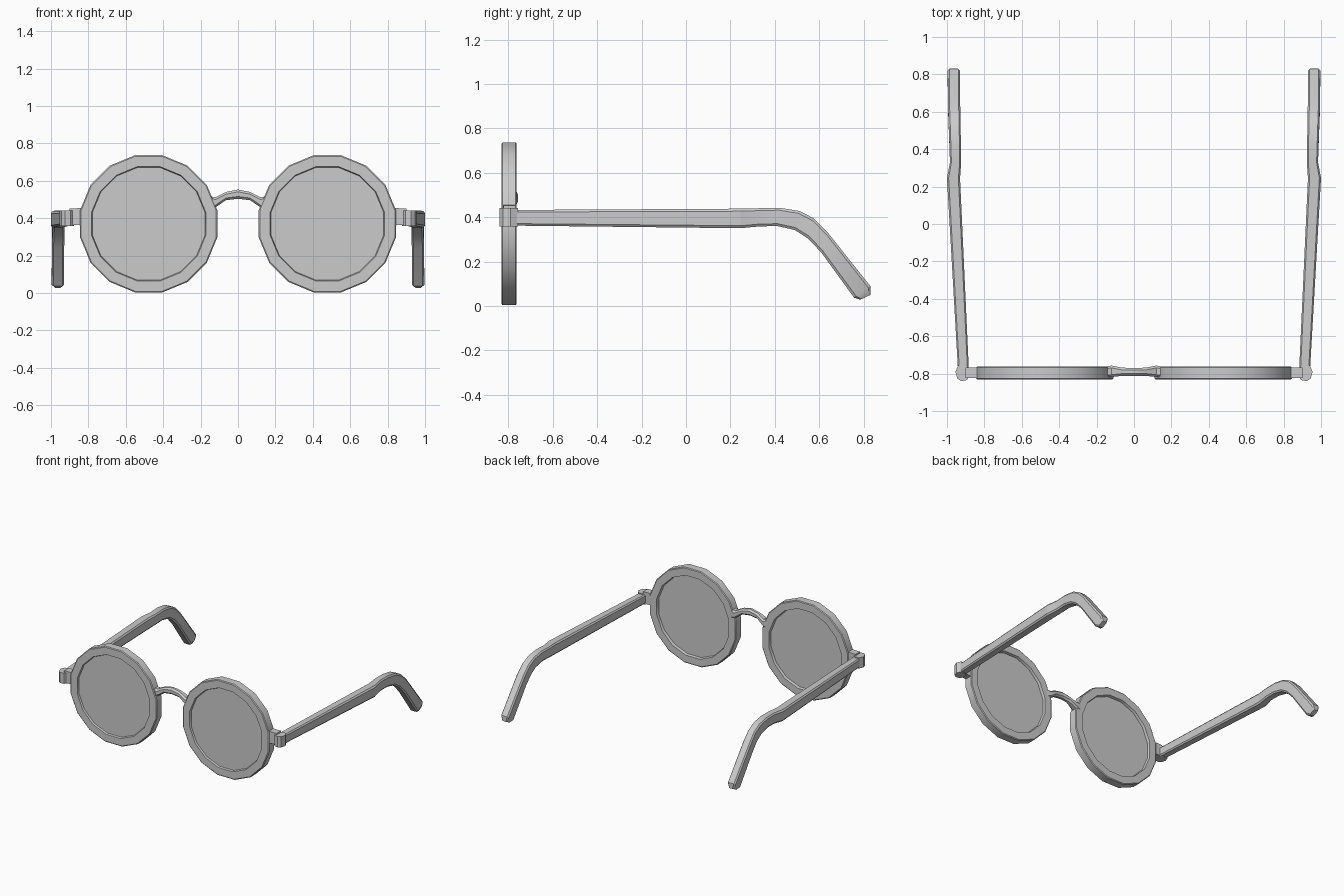
import bpy, bmesh, math

if "Cube" in bpy.data.objects:
    bpy.data.objects.remove(bpy.data.objects["Cube"])

grey = bpy.data.materials.new("plain grey")
grey.diffuse_color = (0.6, 0.6, 0.6, 1)
grey.use_nodes = True
grey.node_tree.nodes["Principled BSDF"].inputs["Base Color"].default_value = grey.diffuse_color


def finish(name, bm, angle=30):
    bmesh.ops.recalc_face_normals(bm, faces=bm.faces)
    mesh = bpy.data.meshes.new(name)
    bm.to_mesh(mesh)
    bm.free()
    mesh.materials.append(grey)
    ob = bpy.data.objects.new(name, mesh)
    bpy.context.collection.objects.link(ob)
    bpy.ops.object.select_all(action='DESELECT')
    ob.select_set(True)
    bpy.context.view_layer.objects.active = ob
    bpy.ops.object.shade_smooth_by_angle(angle=math.radians(angle))
    return ob


def loft(name, rings, closed=False, angle=30):
    """Skin a list of equal-sized point rings; cap the ends unless closed."""
    bm = bmesh.new()
    vr = [[bm.verts.new(p) for p in r] for r in rings]
    n = len(vr[0])
    for a, b in zip(vr, vr[1:] + (vr[:1] if closed else [])):
        for i in range(n):
            j = (i + 1) % n
            bm.faces.new((a[i], a[j], b[j], b[i]))
    if not closed:
        bm.faces.new(vr[0])
        bm.faces.new(vr[-1])
    return finish(name, bm, angle)


SIDES = 16
CX, CZ = 0.4775, 0.37


def circle(cx, r, y):
    return [(cx + r * math.cos(2 * math.pi * (i + .5) / SIDES), y,
             CZ + r * math.sin(2 * math.pi * (i + .5) / SIDES)) for i in range(SIDES)]


RIM = [(0.368, -0.831), (0.374, -0.826), (0.374, -0.768), (0.368, -0.763),
       (0.312, -0.763), (0.306, -0.785), (0.306, -0.815), (0.312, -0.831)]

# temple stations: y top, z top, y bottom, z bottom, x inner, x outer
ARM = [(-0.80, 0.432, -0.80, 0.362, 0.882, 0.940),
       (0.245, 0.438, 0.245, 0.350, 0.930, 1.000)]
TIP = [(0.245, 0.438, 0.245, 0.350, 0.930, 1.000),
       (0.33, 0.440, 0.33, 0.358, 0.924, 0.984),
       (0.42, 0.442, 0.41, 0.360, 0.925, 0.987),
       (0.51, 0.428, 0.49, 0.342, 0.927, 0.990),
       (0.575, 0.395, 0.55, 0.303, 0.928, 0.992),
       (0.635, 0.335, 0.61, 0.240, 0.929, 0.995),
       (0.830, 0.090, 0.757, 0.037, 0.931, 0.996),
       (0.832, 0.050, 0.785, 0.028, 0.945, 0.982)]


def section(s, st, c=0.13):
    """Chamfered box section; u runs across, v from top to bottom."""
    yt, zt, yb, zb, xi, xo = st
    uv = [(c, 0), (1 - c, 0), (1, c), (1, 1 - c), (1 - c, 1), (c, 1), (0, 1 - c), (0, c)]
    return [(s * (xi + (xo - xi) * u), yt + (yb - yt) * v, zt + (zb - zt) * v) for u, v in uv]


def block(s, x, y0, y1, z0, z1):
    return [(s * x, y0, z0), (s * x, y1, z0), (s * x, y1, z1), (s * x, y0, z1)]


for s, side in ((-1, "left"), (1, "right")):
    loft(f"{side}_rim", [circle(s * CX, r, y) for r, y in RIM], closed=True)
    loft(f"{side}_lens", [circle(s * CX, 0.308, y) for y in (-0.818, -0.782)])
    loft(f"{side}_temple_arm", [section(s, st) for st in ARM])
    loft(f"{side}_temple_tip", [section(s, st) for st in TIP])
    # lug joining the rim to the hinge
    loft(f"{side}_lug", [block(s, 0.80, -0.825, -0.768, 0.36, 0.455),
                         block(s, 0.902, -0.822, -0.768, 0.365, 0.452)])
    # octagonal hinge knuckle, seen from the top
    plan = [(0.878, -0.815), (0.895, -0.835), (0.925, -0.840), (0.945, -0.825),
            (0.955, -0.790), (0.940, -0.757), (0.905, -0.757), (0.878, -0.775)]
    loft(f"{side}_hinge", [[(s * x, y, z) for x, y in plan] for z in (0.358, 0.440)])

# nose bridge: x, z bottom, z top, y front, y back
half = [(0.0, 0.504, 0.553, -0.812, -0.770), (0.065, 0.496, 0.540, -0.812, -0.768),
        (0.12, 0.458, 0.512, -0.818, -0.757), (0.165, 0.440, 0.520, -0.822, -0.766)]
path = [(-x, *r) for x, *r in half[:0:-1]] + half
loft("nose_bridge", [[(x, f, a + .012), (x, f + .012, a), (x, b - .012, a), (x, b, a + .012),
                      (x, b, t - .012), (x, b - .012, t), (x, f + .012, t), (x, f, t - .012)]
                     for x, a, t, f, b in path], angle=35)
